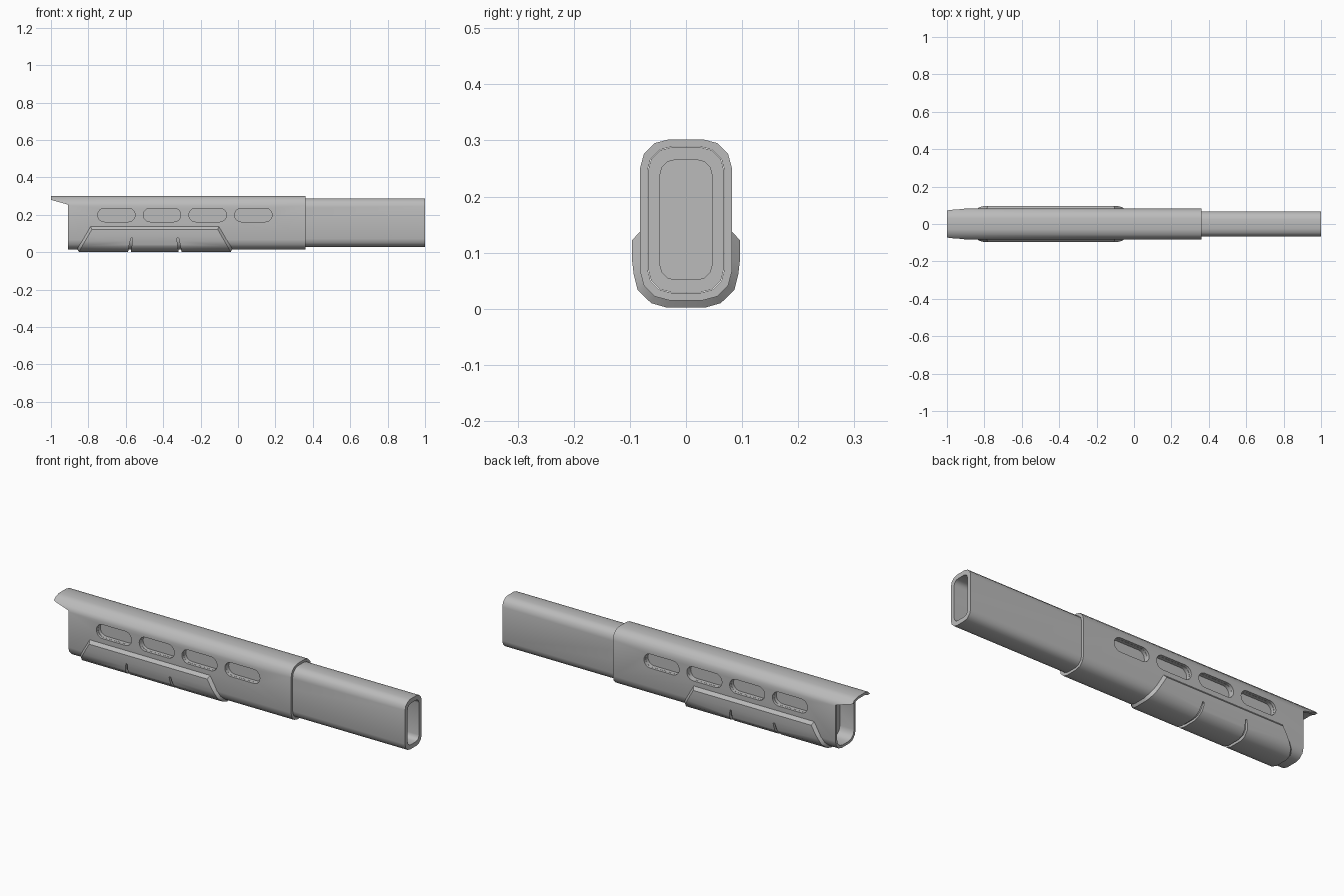
import bpy, bmesh
from math import cos, sin, pi, radians

if "Cube" in bpy.data.objects:
    bpy.data.objects.remove(bpy.data.objects["Cube"])

grey = bpy.data.materials.new("plain_grey")
grey.use_nodes = True
grey.diffuse_color = (0.5, 0.5, 0.5, 1)
grey.node_tree.nodes["Principled BSDF"].inputs["Base Color"].default_value = (0.5, 0.5, 0.5, 1)


def loft(name, rings):
    """Closed solid through a list of equal point rings."""
    bm = bmesh.new()
    rows = [[bm.verts.new(p) for p in ring] for ring in rings]
    n = len(rows[0])
    for a, b in zip(rows, rows[1:]):
        for i in range(n):
            j = (i + 1) % n
            bm.faces.new((a[i], a[j], b[j], b[i]))
    bm.faces.new(rows[0][::-1])
    bm.faces.new(rows[-1])
    bmesh.ops.recalc_face_normals(bm, faces=bm.faces)
    mesh = bpy.data.meshes.new(name)
    bm.to_mesh(mesh)
    bm.free()
    mesh.materials.append(grey)
    obj = bpy.data.objects.new(name, mesh)
    bpy.context.collection.objects.link(obj)
    return obj


def rounded(u0, u1, v0, v1, r, seg=3):
    """Outline of a rounded rectangle."""
    corners = [(u1 - r, v1 - r), (u0 + r, v1 - r), (u0 + r, v0 + r), (u1 - r, v0 + r)]
    return [(u + r * cos((k + i / seg) * pi / 2), v + r * sin((k + i / seg) * pi / 2))
            for k, (u, v) in enumerate(corners) for i in range(seg + 1)]


def along_x(name, outline, x0, x1):
    return loft(name, [[(x, y, z) for y, z in outline] for x in (x0, x1)])


def along_y(name, outline, y0, y1):
    return loft(name, [[(x, y, z) for x, z in outline] for y in (y0, y1)])


def cut(obj, cutter):
    """Subtract the cutter, then throw it away."""
    mod = obj.modifiers.new("cut", "BOOLEAN")
    mod.operation, mod.solver, mod.object = "DIFFERENCE", "EXACT", cutter
    bpy.context.view_layer.objects.active = obj
    bpy.ops.object.modifier_apply(modifier=mod.name)
    bpy.data.objects.remove(cutter)


# Outer shell, hollow, with an overhanging lip at the rear end
shell = along_x("outer_shell", rounded(-0.082, 0.082, 0.015, 0.302, 0.052), -1, 0.36)
cut(shell, along_x("bore_cutter", rounded(-0.069, 0.069, 0.028, 0.289, 0.044), -1.1, 0.5))
lip = [(-1.1, -0.1), (-0.91, -0.1), (-0.91, 0.255), (-1, 0.28), (-1.1, 0.308)]
cut(shell, along_y("lip_cutter", lip, -0.2, 0.2))

# Inner tube, open at the front end
tube = along_x("inner_tube", rounded(-0.068, 0.068, 0.029, 0.288, 0.043), -0.83, 1)
cut(tube, along_x("hole_cutter", rounded(-0.046, 0.046, 0.052, 0.265, 0.025), -0.78, 1.1))

# Row of slots on both sides, sunk through the shell into the tube
for side in (-1, 1):
    for i in range(4):
        x = -0.75 + 0.244 * i
        slot = rounded(x, x + 0.2, 0.163, 0.235, 0.0355, 6)
        for part in (shell, tube):
            cut(part, along_y("slot_cutter", slot, side * 0.05, side * 0.12))

# Grip panel wrapped under the shell, with bevelled ends and top edges
MID = -0.445
raised = [(0.096, 0.122), (0.096, 0.085), (0.093, 0.06), (0.086, 0.033), (0.062, 0.01), (0.034, 0.002)]
seat = [(0.079, 0.141), (0.079, 0.085), (0.079, 0.065), (0.073, 0.04), (0.055, 0.022), (0.031, 0.018)]


def half_length(z):
    return 0.345 + (0.14 - z) * 0.58


rings = []
for (ry, rz), (sy, sz) in zip(raised, seat):
    a, b = half_length(sz), half_length(rz) - 0.019
    rings.append([(MID - a, sy, sz), (MID - b, ry, rz), (MID + b, ry, rz), (MID + a, sy, sz)])
rings += [[(x, -y, z) for x, y, z in ring] for ring in reversed(rings)]
panel = loft("grip_panel", rings)

# Two mirrored curved grooves across the panel
groove = [(-0.145, -0.01), (-0.13, -0.01), (-0.122, 0.04), (-0.118, 0.074), (-0.127, 0.078), (-0.136, 0.04)]
for side in (-1, 1):
    cut(panel, along_y("groove_cutter", [(MID + side * x, z) for x, z in groove], -0.2, 0.2))

# Smooth rounded corners, keep edges crisp
for part in (shell, tube, panel):
    bpy.ops.object.select_all(action="DESELECT")
    part.select_set(True)
    bpy.context.view_layer.objects.active = part
    bpy.ops.object.shade_smooth_by_angle(angle=radians(33))
